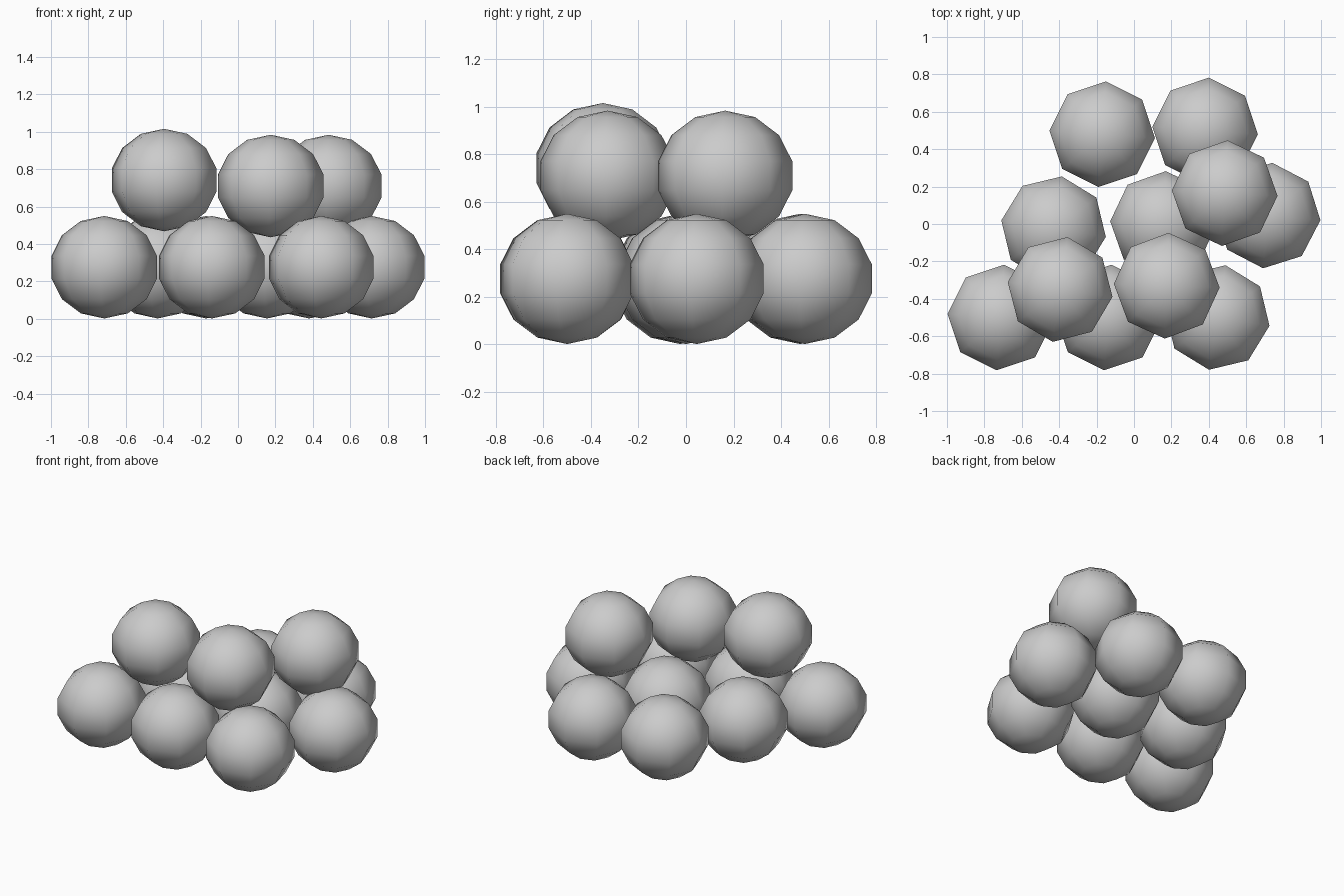
import bpy
from math import radians

if "Cube" in bpy.data.objects:
    bpy.data.objects.remove(bpy.data.objects["Cube"])

# Low-poly ball: 8 segments, 7 rings, slightly flattened
RADIUS = 0.29
SQUASH = 0.945


def ball(name, x, y, z, turn):
    bpy.ops.mesh.primitive_uv_sphere_add(segments=8, ring_count=7, radius=RADIUS,
                                         location=(x, y, z),
                                         rotation=(0, 0, radians(turn)))
    obj = bpy.context.object
    obj.name = name
    obj.scale.z = SQUASH
    bpy.ops.object.shade_smooth()


# Bottom layer: front row, middle row, back row (x, y, turn)
bottom = [(-0.715, -0.50, -4), (-0.14, -0.50, -4), (0.445, -0.50, -9),
          (-0.43, -0.025, -9), (0.155, 0.0, -3), (0.715, 0.045, -5),
          (-0.17, 0.48, -4), (0.38, 0.50, -4)]
for i, (x, y, turn) in enumerate(bottom, 1):
    ball(f"bottom_ball_{i}", x, y, 0.276, turn)

# Upper layer resting in the gaps (x, y, z, turn)
upper = [(-0.395, -0.35, 0.742, -8), (0.175, -0.33, 0.71, -2), (0.485, 0.165, 0.71, -3)]
for i, (x, y, z, turn) in enumerate(upper, 1):
    ball(f"upper_ball_{i}", x, y, z, turn)
